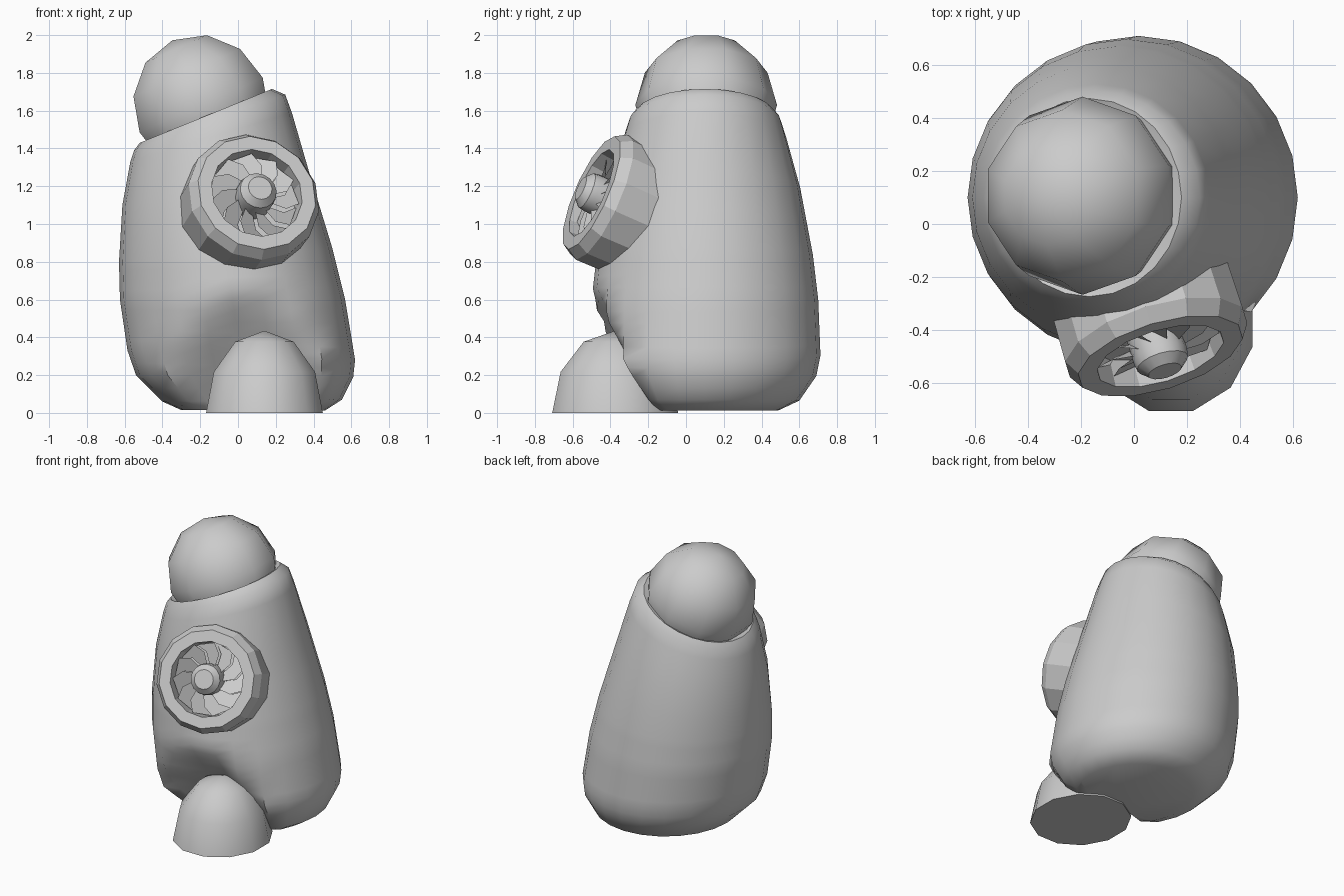
import bpy, bmesh
from math import sin, cos, pi, radians, sqrt
from mathutils import Matrix, Vector

if "Cube" in bpy.data.objects:
    bpy.data.objects.remove(bpy.data.objects["Cube"])


def finish(name, bm, smooth=None):
    bmesh.ops.remove_doubles(bm, verts=bm.verts, dist=1e-5)
    bmesh.ops.recalc_face_normals(bm, faces=bm.faces)
    me = bpy.data.meshes.new(name)
    bm.to_mesh(me)
    bm.free()
    ob = bpy.data.objects.new(name, me)
    bpy.context.collection.objects.link(ob)
    if smooth:
        bpy.ops.object.select_all(action='DESELECT')
        ob.select_set(True)
        bpy.context.view_layer.objects.active = ob
        bpy.ops.object.shade_smooth_by_angle(angle=radians(smooth))
    return ob


def loft(name, rings, matrix=Matrix(), smooth=None, caps=(True, True)):
    """Skin a stack of equally sized point rings."""
    bm = bmesh.new()
    vs = [[bm.verts.new(matrix @ Vector(p)) for p in r] for r in rings]
    n = len(vs[0])
    for a, b in zip(vs, vs[1:]):
        for i in range(n):
            j = (i + 1) % n
            bm.faces.new((a[i], a[j], b[j], b[i]))
    if caps[0]:
        bm.faces.new(vs[0])
    if caps[1]:
        bm.faces.new(vs[-1])
    return finish(name, bm, smooth)


def turned(profile, n, phase=0.0):
    return [[(r * cos(phase + 2 * pi * i / n), r * sin(phase + 2 * pi * i / n), z)
             for i in range(n)] for r, z in profile]


# Body: leaning rings (left x, left z, right x, right z, y radius), with a front arch
sections = [(-.30, .015, .46, .012, .39), (-.40, .06, .55, .07, .50), (-.54, .2, .61, .19, .59),
            (-.585, .33, .62, .28, .612), (-.625, .6, .567, .6, .60), (-.63, .8, .50, .87, .572),
            (-.612, 1.1, .375, 1.28, .505), (-.57, 1.33, .285, 1.59, .43),
            (-.55, 1.39, .25, 1.685, .405), (-.52, 1.43, .18, 1.715, .375),
            (-.47, 1.42, .10, 1.66, .32)]
steps = [1, 2, 2, 5, 4, 2, 1, 1, 1, 1]
dense = []
for s, t, k in zip(sections, sections[1:], steps):
    dense += [[a + (b - a) * i / k for a, b in zip(s, t)] for i in range(k)]
dense.append(sections[-1])
body = []
for xl, zl, xr, zr, ry in dense:
    ring = []
    for i in range(24):
        a = 2 * pi * i / 24
        x = (xl + xr) / 2 + (xr - xl) / 2 * cos(a)
        z = (zl + zr) / 2 + (zr - zl) / 2 * cos(a)
        y = .1 + ry * sin(a)
        if sin(a) < -.01 and z < .9:
            wall = -.5 + .6 * (.73 - .5 * sqrt((x - .1) ** 2 + .003) - z)
            y = min(max(y, wall), .1 + .1 * sin(a))
        ring.append((x, y, z))
    body.append(ring)
loft("body", body, smooth=50)

# Head: ten-sided ball leaning to the left
ball = [(max(.375 * sin(pi * k / 6), 1e-6), .375 * cos(pi * k / 6)) for k in range(7)]
loft("head", turned(ball, 10, pi / 2),
     Matrix.Translation((-.195, .107, 1.63)) @ Matrix.Rotation(radians(-24), 4, 'Y'),
     smooth=50, caps=(False, False))

# Foot: half dome under the arch
dome = [(cos(radians(a)), sin(radians(a))) for a in (0, 30, 60)] + [(1e-6, 1)]
loft("foot", turned(dome, 12, radians(15)),
     Matrix.Translation((.14, -.375, 0)) @ Matrix.Diagonal((.32, .345, .435, 1)),
     smooth=50, caps=(True, False))

# Round lens housing facing forward, up and slightly right
lens = (Matrix.Translation((.10, -.50, 1.165)) @ Matrix.Rotation(radians(17), 4, 'Z')
        @ Matrix.Rotation(radians(90 - 23), 4, 'X'))
loft("lens_housing", turned([(.355, -.27), (.36, -.06), (.325, 0), (.25, 0), (.24, -.11)],
                            14, pi / 2), lens)
loft("lens_hub", turned([(.105, -.11), (.105, .0), (.1, .03), (.065, .065)], 16), lens, smooth=35)

# Fan of spiral shutter blades inside the lens
bm = bmesh.new()
count = 11
for i in range(count):
    a = 2 * pi * i / count
    w = 2 * pi / count

    def pt(r, ang, d):
        return bm.verts.new(lens @ Vector((r * cos(ang), r * sin(ang), d)))
    bm.faces.new((pt(.1, a, -.02), pt(.18, a + .12, -.03), pt(.243, a + .38, -.04),
                  pt(.243, a + .38 + w, -.09), pt(.18, a + .12 + w, -.08), pt(.1, a + w, -.07)))
finish("lens_blades", bm)
